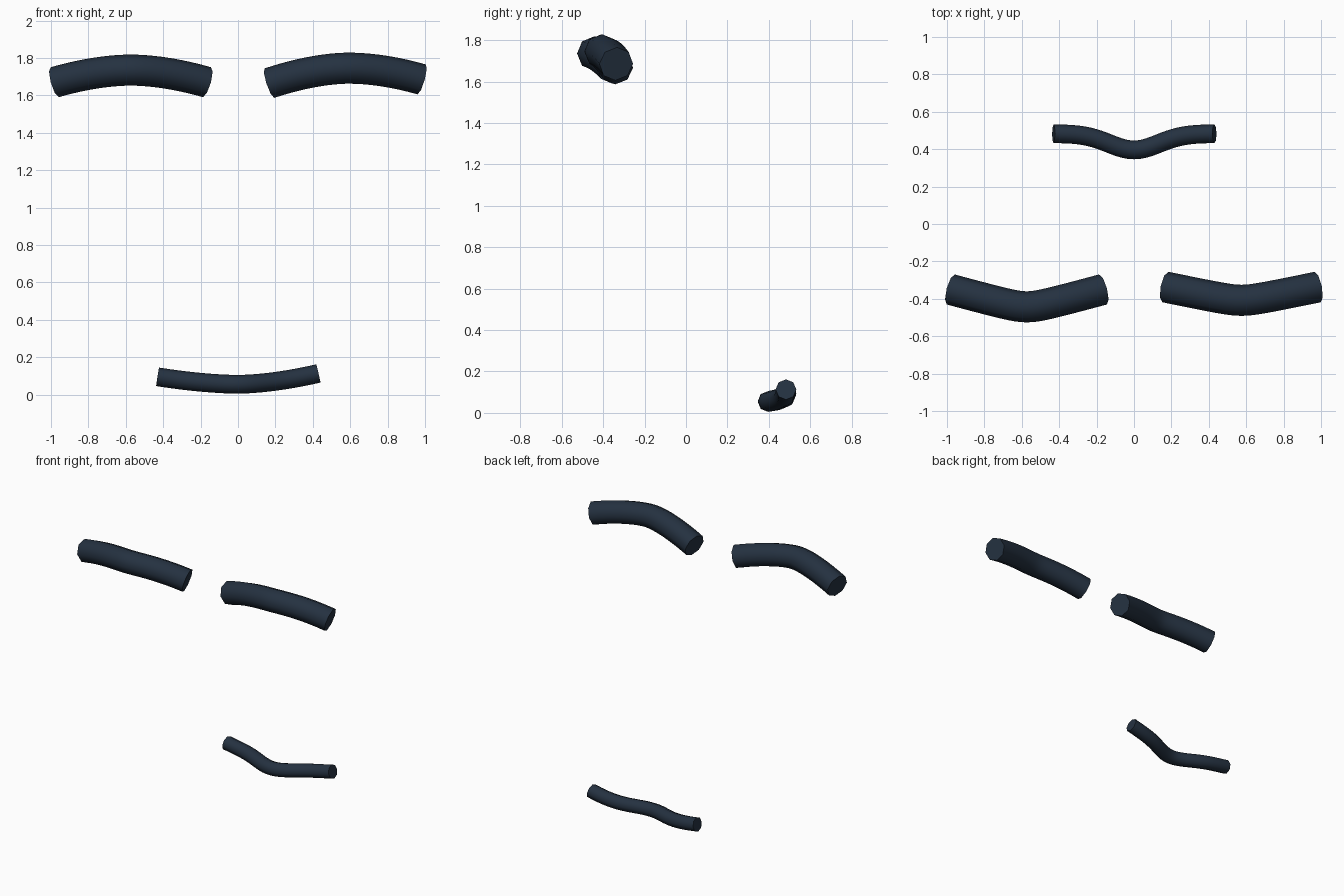
import bpy
import bmesh
import math
from mathutils import Vector

cube = bpy.data.objects.get("Cube")
if cube:
    bpy.data.objects.remove(cube, do_unlink=True)

SIDES, STEPS = 8, 32

navy = bpy.data.materials.new("dark_navy")
navy.use_nodes = True
color = (0.018, 0.031, 0.052, 1)
navy.diffuse_color = color
bsdf = navy.node_tree.nodes["Principled BSDF"]
bsdf.inputs["Base Color"].default_value = color
bsdf.inputs["Roughness"].default_value = 0.8


def tube(name, path, radius):
    """Sweep a capped octagon along path(t), with t from -1 to 1."""
    bm = bmesh.new()
    rings = []
    for i in range(STEPS + 1):
        t = 2 * i / STEPS - 1
        tangent = (path(t + 0.01) - path(t - 0.01)).normalized()
        side = Vector((0, 0, 1)).cross(tangent).normalized()
        up = tangent.cross(side)
        ring = []
        for k in range(SIDES):
            a = math.tau * k / SIDES
            ring.append(bm.verts.new(path(t) + radius * (side * math.cos(a) + up * math.sin(a))))
        rings.append(ring)
    for r0, r1 in zip(rings, rings[1:]):
        for k in range(SIDES):
            n = (k + 1) % SIDES
            bm.faces.new((r0[k], r0[n], r1[n], r1[k])).smooth = True
    for ring in (rings[0], rings[-1]):
        for edge in bm.faces.new(ring).edges:
            edge.smooth = False
    bmesh.ops.recalc_face_normals(bm, faces=bm.faces)
    mesh = bpy.data.meshes.new(name)
    bm.to_mesh(mesh)
    bm.free()
    mesh.materials.append(navy)
    obj = bpy.data.objects.new(name, mesh)
    bpy.context.collection.objects.link(obj)


def brow(x, y_end, y_mid, z_end, z_mid, tilt):
    """Path arched upward, with a soft forward bend in the middle."""
    soft = 0.18

    def path(t):
        bend = (math.hypot(t, soft) - soft) / (math.hypot(1, soft) - soft)
        return Vector((x + 0.407 * t,
                       y_mid + (y_end - y_mid) * bend,
                       z_mid + (z_end - z_mid) * abs(t) ** 1.8 + tilt * t))
    return path


def mouth(t):
    """Path curving gently up at the ends, dipping forward at the centre."""
    rise = 0.058 if t > 0 else 0.04
    return Vector((0.43 * t,
                   0.483 - 0.087 * math.exp(-(t / 0.436) ** 2),
                   0.055 + rise * abs(t) ** 1.7))


# Brows
tube("right_brow", brow(-0.573, -0.35, -0.443, 1.67, 1.735, 0), 0.083)
tube("left_brow", brow(0.575, -0.337, -0.408, 1.675, 1.745, 0.01), 0.083)

# Mouth
tube("mouth", mouth, 0.05)
